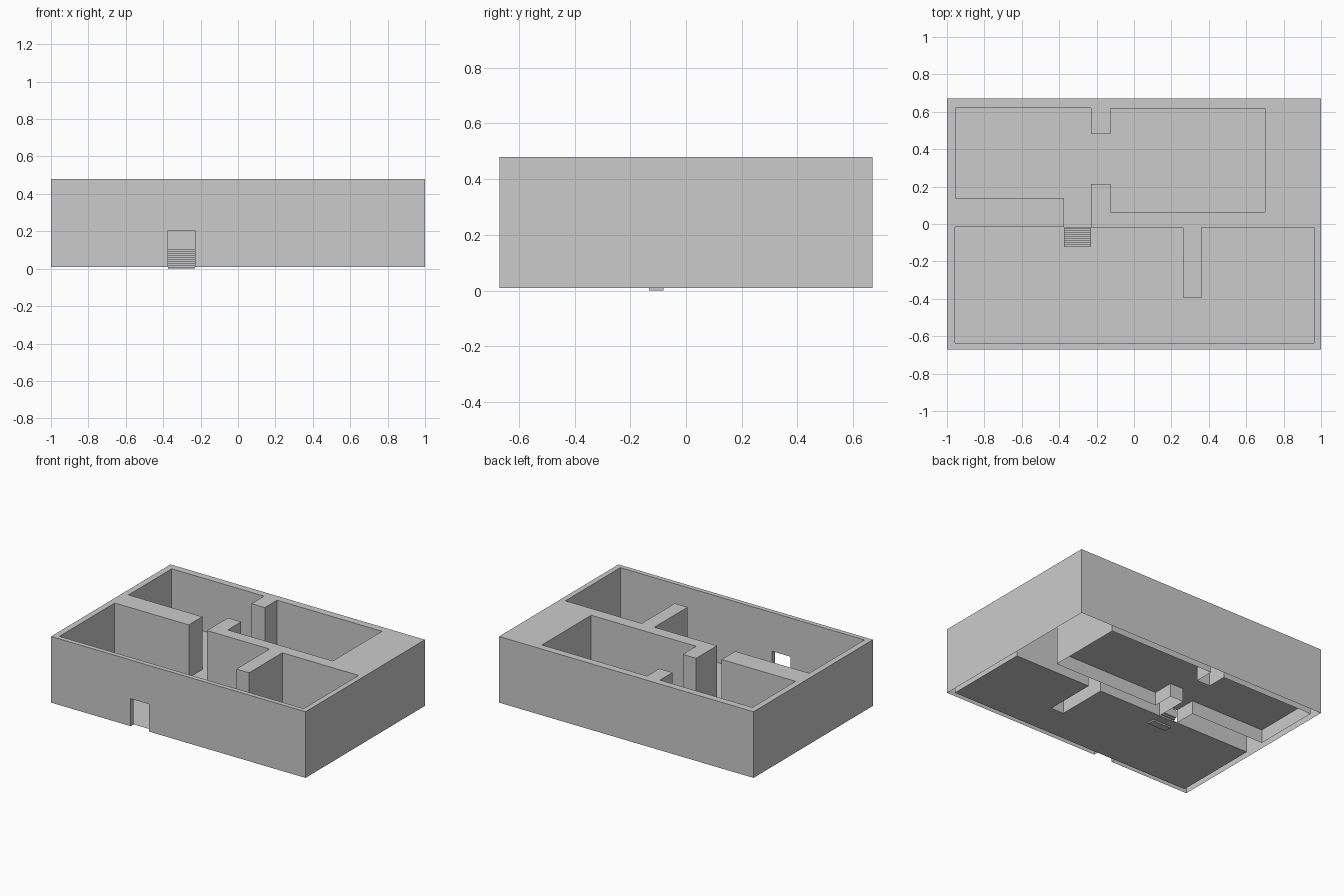
import bpy, bmesh

if "Cube" in bpy.data.objects:
    bpy.data.objects.remove(bpy.data.objects["Cube"])

BASE, TOP, UPPER = 0.01, 0.48, 0.105      # wall foot, wall head, raised floor
DL, DR, DH = -0.375, -0.23, 0.205         # door left, right, head

back_room = [(DL, 0.135), (-0.955, 0.135), (-0.955, 0.62), (DR, 0.62),
             (DR, 0.48), (-0.125, 0.48), (-0.125, 0.617), (0.70, 0.617),
             (0.70, 0.065), (-0.125, 0.065), (-0.125, 0.215), (DR, 0.215)]
front_room = [(DR, -0.02), (0.262, -0.02), (0.262, -0.392), (0.362, -0.392),
              (0.362, -0.02), (0.962, -0.02), (0.962, -0.637),
              (-0.957, -0.637), (-0.957, -0.017), (DL, -0.017)]
outer = [(-1, -0.67), (1, -0.67), (1, 0.67), (-1, 0.67)]


def finish(bm, name):
    me = bpy.data.meshes.new(name)
    bm.to_mesh(me)
    bm.free()
    ob = bpy.data.objects.new(name, me)
    bpy.context.collection.objects.link(ob)
    return ob


def face(bm, pts):
    return bm.faces.new([bm.verts.new(p) for p in pts])


def panel(bm, a, b, z0=BASE, z1=TOP):
    face(bm, [(*a, z0), (*b, z0), (*b, z1), (*a, z1)])


def wall_loop(bm, pts, door_y):
    """Vertical walls along a closed outline, with the doorway left open."""
    for a, b in zip(pts, pts[1:] + pts[:1]):
        if a[1] == b[1] == door_y:
            near, far = (DL, DR) if a[0] < b[0] else (DR, DL)
            panel(bm, a, (near, door_y))
            panel(bm, (near, door_y), (far, door_y), DH, TOP)
            panel(bm, (far, door_y), b)
        else:
            panel(bm, a, b)


# Thin wall shell: outside faces, room faces and door reveal
bm = bmesh.new()
rooms = back_room + front_room
wall_loop(bm, outer, -0.67)
wall_loop(bm, rooms, -0.637)
for x in (DL, DR):
    panel(bm, (x, -0.67), (x, -0.637), BASE, DH)
face(bm, [(DL, -0.67, DH), (DR, -0.67, DH), (DR, -0.637, DH), (DL, -0.637, DH)])

# Flat top of the walls, filled between the two outlines
rim = []
for loop in (outer, rooms):
    vs = [bm.verts.new((x, y, TOP)) for x, y in loop]
    rim += [bm.edges.new((vs[i - 1], vs[i])) for i in range(len(vs))]
bmesh.ops.triangle_fill(bm, edges=rim, use_beauty=True, use_dissolve=False,
                        normal=(0, 0, 1))
bmesh.ops.remove_doubles(bm, verts=bm.verts, dist=1e-4)
bmesh.ops.recalc_face_normals(bm, faces=bm.faces)
finish(bm, "walls")


# Floors: low front room, raised back room with its passage
def floor(name, pts, z):
    bm = bmesh.new()
    f = face(bm, [(x, y, z) for x, y in pts])
    f.normal_update()
    if f.normal.z < 0:
        f.normal_flip()
    bmesh.ops.triangulate(bm, faces=[f])
    finish(bm, name)


floor("front_floor", front_room, BASE)
floor("back_floor", back_room + [(DR, -0.02), (DL, -0.02)], UPPER)

# Stairs: one extruded profile, stepped on both sides
N, RUN, RISE = 10, 0.011, 0.0103
upper, lower = [], []
for i in range(N):
    y, z = -0.133 + i * RUN, i * RISE
    upper += [(y, z), (y, z + RISE)]
    yb = min(y + 0.052, -0.02)
    if i < 6:
        lower += [(yb, z), (yb, z + RISE)]
profile = upper + [(-0.021, N * RISE)] + lower[::-1]
bm = bmesh.new()
f = face(bm, [(DL, y, z) for y, z in profile])
ext = bmesh.ops.extrude_face_region(bm, geom=[f], use_keep_orig=True)
bmesh.ops.translate(bm, vec=(DR - DL, 0, 0),
                    verts=[v for v in ext["geom"] if isinstance(v, bmesh.types.BMVert)])
bmesh.ops.recalc_face_normals(bm, faces=bm.faces)
finish(bm, "stairs")
